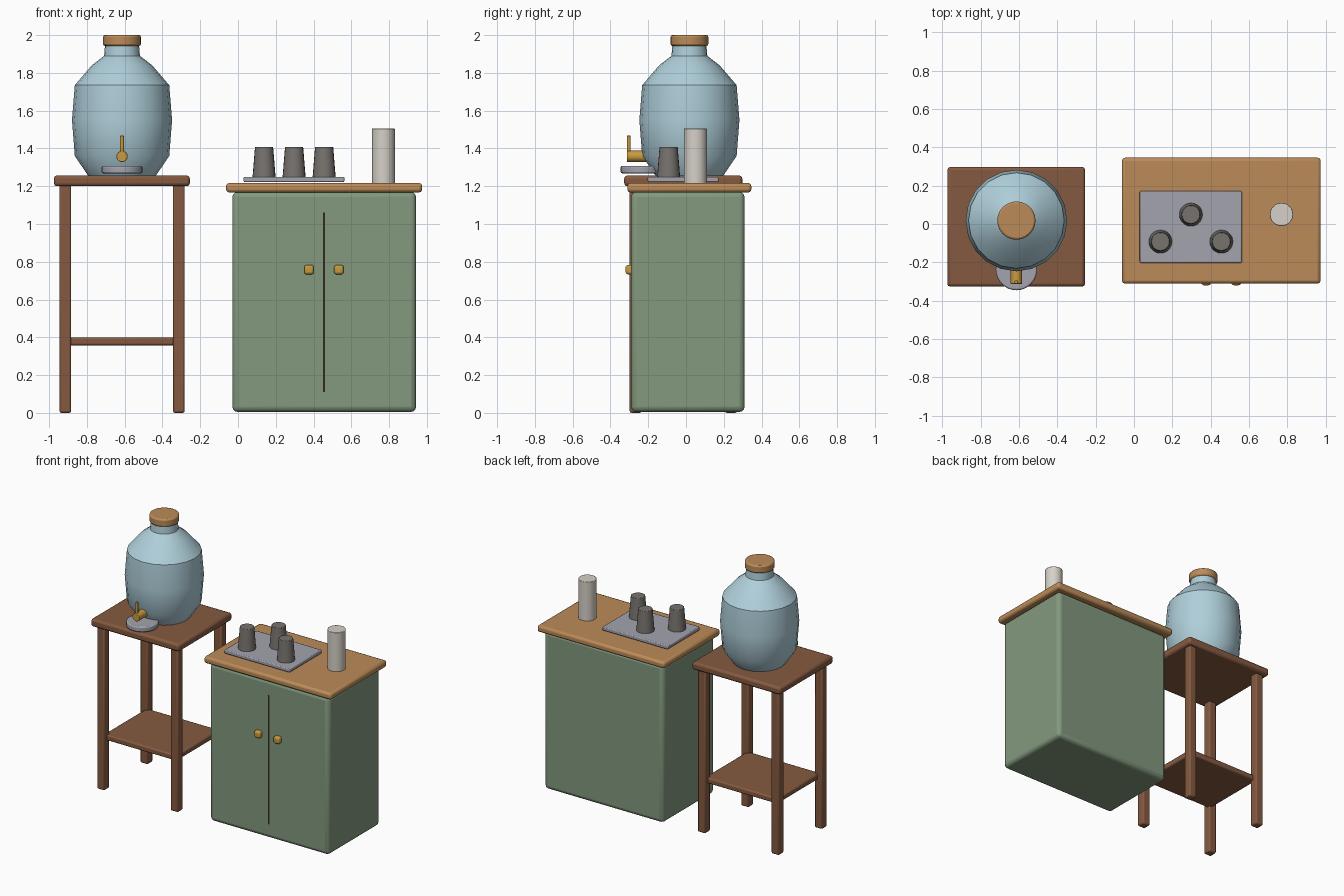
import bpy, math

if "Cube" in bpy.data.objects:
    bpy.data.objects.remove(bpy.data.objects["Cube"])


def material(name, hex_colour):
    def lin(c):
        c /= 255
        return c / 12.92 if c <= 0.04045 else ((c + 0.055) / 1.055) ** 2.4
    m = bpy.data.materials.new(name)
    m.diffuse_color = [lin(int(hex_colour[i:i + 2], 16)) for i in (0, 2, 4)] + [1]
    m.use_nodes = True
    m.node_tree.nodes["Principled BSDF"].inputs["Base Color"].default_value = m.diffuse_color
    return m


DARK_WOOD = material("dark_wood", "855A40")
LIGHT_WOOD = material("light_wood", "BC8B58")
GREEN = material("green_paint", "83997E")
GLASS = material("blue_glass", "AFCFDA")
BRASS = material("brass", "C89A3F")
STEEL = material("steel", "A3A4AE")
CUP = material("grey_cup", "77736F")
PAPER = material("paper", "D6D1C8")
SHADOW = material("dark_gap", "33261E")


def finish(o, name, mat, bevel=0, segments=2):
    o.name = name
    o.data.materials.append(mat)
    if bevel:
        b = o.modifiers.new("bevel", 'BEVEL')
        b.width, b.segments = bevel, segments
        b.limit_method, b.angle_limit = 'ANGLE', math.radians(40)
    bpy.ops.object.shade_smooth_by_angle(angle=math.radians(35))
    return o


def box(name, x, y, z, mat, bevel=0, segments=2):
    # box from (min, max) ranges
    bpy.ops.mesh.primitive_cube_add(size=1, location=[sum(r) / 2 for r in (x, y, z)])
    o = bpy.context.object
    o.scale = [r[1] - r[0] for r in (x, y, z)]
    bpy.ops.object.transform_apply(location=False, rotation=False, scale=True)
    return finish(o, name, mat, bevel, segments)


def cone(name, x, y, z, r1, r2, mat, sides=24, bevel=0, rot=(0, 0, 0)):
    # z is the (low, high) range along the axis before rotation
    bpy.ops.mesh.primitive_cone_add(vertices=sides, radius1=r1, radius2=r2, depth=z[1] - z[0],
                                    location=(x, y, sum(z) / 2), rotation=rot)
    return finish(bpy.context.object, name, mat, bevel)


# side table
box("table_top", (-.975, -.255), (-.327, .298), (1.2, 1.257), DARK_WOOD, .016)
for side, lx in (("left", -.914), ("right", -.313)):
    for end, ly in (("front", -.267), ("back", .238)):
        box(f"{end}_{side}_leg", (lx - .031, lx + .031), (ly - .031, ly + .031), (0, 1.21), DARK_WOOD, .01)
box("table_shelf", (-.91, -.317), (-.265, .236), (.358, .4), DARK_WOOD, .01)

# drink jar: revolved profile
JX, JY, SIDES = -.614, .018, 20
profile = [(.18, 1.257), (.25, 1.36), (.265, 1.55), (.25, 1.735), (.16, 1.84), (.095, 1.89), (.09, 1.95)]
verts = [(r * math.cos(2 * math.pi * k / SIDES), r * math.sin(2 * math.pi * k / SIDES), z)
         for r, z in profile for k in range(SIDES)]
faces = [(i * SIDES + k, i * SIDES + (k + 1) % SIDES, (i + 1) * SIDES + (k + 1) % SIDES, (i + 1) * SIDES + k)
         for i in range(len(profile) - 1) for k in range(SIDES)]
last = (len(profile) - 1) * SIDES
faces += [tuple(reversed(range(SIDES))), tuple(range(last, last + SIDES))]
mesh = bpy.data.meshes.new("jar")
mesh.from_pydata(verts, [], faces)
jar = bpy.data.objects.new("jar", mesh)
bpy.context.collection.objects.link(jar)
jar.location = (JX, JY, 0)
bpy.ops.object.select_all(action='DESELECT')
jar.select_set(True)
bpy.context.view_layer.objects.active = jar
finish(jar, "jar", GLASS)
cone("jar_lid", JX, JY, (1.943, 2.0), .1, .1, LIGHT_WOOD, 24, .01)

# tap and drip dish
cone("tap_body", JX, -.255, (1.3, 1.416), .03, .03, BRASS, 16, .003, (math.pi / 2, 0, 0))
cone("tap_lever", JX, -.303, (1.36, 1.468), .01, .01, BRASS, 12, .003)
cone("drip_dish", JX, -.238, (1.268, 1.308), .108, .108, STEEL, 32, .008)

# cabinet
box("cabinet_body", (-.03, .943), (-.29, .31), (.005, 1.17), GREEN, .028, 3)
box("countertop", (-.063, .975), (-.311, .346), (1.167, 1.217), LIGHT_WOOD, .016)
box("door_gap", (.45, .46), (-.292, -.28), (.11, 1.06), SHADOW)
for side, kx in (("left", .376), ("right", .534)):
    box(f"{side}_knob", (kx - .025, kx + .025), (-.32, -.275), (.733, .783), BRASS, .013, 3)

# serving tray with upturned cups
box("serving_tray", (.03, .563), (-.203, .172), (1.222, 1.25), STEEL, .006)
for i, (cx, cy) in enumerate(((.138, -.092), (.297, .049), (.456, -.092))):
    cone(f"cup_{i + 1}", cx, cy, (1.248, 1.408), .061, .048, CUP, 20, .003)

# paper cup stack
cone("cup_stack", .77, .05, (1.215, 1.505), .061, .061, PAPER, 24, .003)
